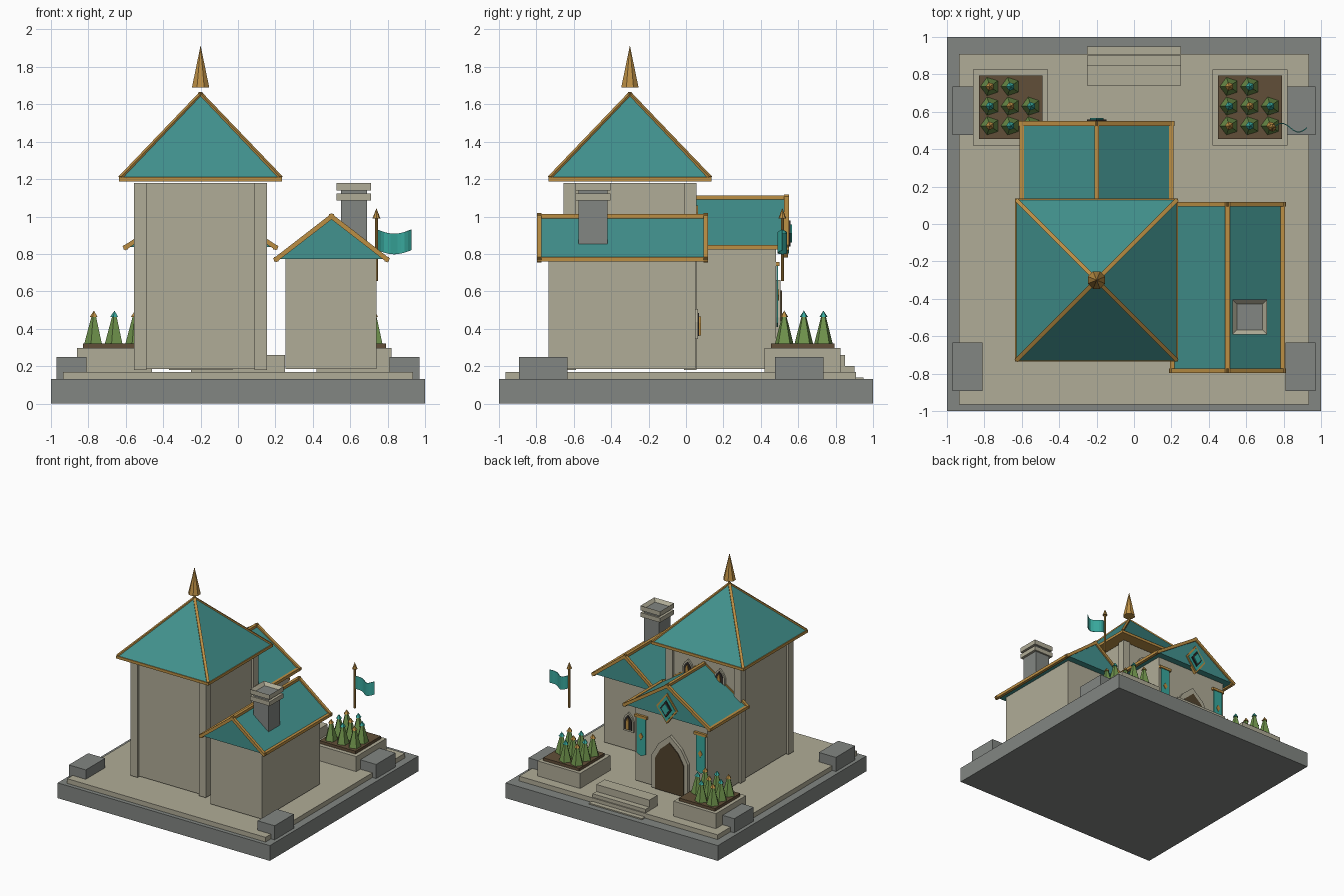
import bpy, bmesh, math
from mathutils import Vector, Matrix

if "Cube" in bpy.data.objects:
    bpy.data.objects.remove(bpy.data.objects["Cube"])


def material(name, r, g, b):
    lin = [((c / 255 + 0.055) / 1.055) ** 2.4 for c in (r, g, b)] + [1]
    m = bpy.data.materials.new(name)
    m.use_nodes = True
    m.diffuse_color = lin
    m.node_tree.nodes["Principled BSDF"].inputs["Base Color"].default_value = lin
    return m


stone = material("pale stone", 176, 172, 151)
grey = material("grey stone", 130, 134, 130)
teal = material("roof teal", 66, 146, 142)
cloth = material("bright teal", 56, 168, 157)
gold = material("gold", 188, 143, 68)
green = material("leaf green", 112, 148, 76)
soil = material("soil brown", 97, 79, 56)
wood = material("door wood", 82, 67, 45)
dark = material("dark glass", 48, 44, 42)


def finish(name, bm, *mats):
    bmesh.ops.recalc_face_normals(bm, faces=bm.faces)
    me = bpy.data.meshes.new(name)
    bm.to_mesh(me)
    bm.free()
    for m in mats:
        me.materials.append(m)
    ob = bpy.data.objects.new(name, me)
    bpy.context.collection.objects.link(ob)
    return ob


def add_box(bm, x0, x1, y0, y1, z0, z1):
    mat = Matrix.Translation(((x0 + x1) / 2, (y0 + y1) / 2, (z0 + z1) / 2))
    mat = mat @ Matrix.Diagonal((x1 - x0, y1 - y0, z1 - z0, 1))
    bmesh.ops.create_cube(bm, size=1, matrix=mat)


def box(name, mat, *dims):
    bm = bmesh.new()
    add_box(bm, *dims)
    return finish(name, bm, mat)


def cone(name, mat, x, y, z0, z1, r0, r1, sides, turn=0):
    bm = bmesh.new()
    place = Matrix.Translation((x, y, (z0 + z1) / 2)) @ Matrix.Rotation(turn, 4, 'Z')
    bmesh.ops.create_cone(bm, cap_ends=True, segments=sides, radius1=r0, radius2=r1,
                          depth=z1 - z0, matrix=place)
    return finish(name, bm, mat)


def prism(name, mat, pts, y0, y1):
    """Extrude an (x, z) outline along y."""
    bm = bmesh.new()
    face = bm.faces.new([bm.verts.new((x, y0, z)) for x, z in pts])
    new = bmesh.ops.extrude_face_region(bm, geom=[face])["geom"]
    bmesh.ops.translate(bm, vec=(0, y1 - y0, 0),
                        verts=[v for v in new if isinstance(v, bmesh.types.BMVert)])
    return finish(name, bm, mat)


def beams(name, mat, pairs, width):
    """Square beams between pairs of points."""
    bm = bmesh.new()
    for p, q in pairs:
        p, q = Vector(p), Vector(q)
        d = q - p
        place = Matrix.Translation((p + q) / 2) @ d.to_track_quat('Z', 'Y').to_matrix().to_4x4()
        place = place @ Matrix.Diagonal((width, width, d.length + width, 1))
        bmesh.ops.create_cube(bm, size=1, matrix=place)
    return finish(name, bm, mat)


def arch(x, z, w, straight, rise):
    return [(x - w, z), (x + w, z), (x + w, z + straight), (x + w * 0.62, z + straight + rise * 0.55),
            (x, z + straight + rise), (x - w * 0.62, z + straight + rise * 0.55), (x - w, z + straight)]


def diamond(x, z, w, h):
    return [(x - w, z), (x, z - h), (x + w, z), (x, z + h)]


# Base, terrace and steps
box("base_slab", grey, -1, 1, -1, 1, 0, 0.13)
box("terrace", stone, -0.935, 0.935, -0.965, 0.91, 0.12, 0.17)
for i, (y, z) in enumerate([(0.95, 0.14), (0.9, 0.2), (0.85, 0.26)]):
    box(f"step_{i + 1}", stone, -0.25, 0.25, 0.74, y, 0.1, z)
for x in (-0.89, 0.89):
    for y in (-0.7625, 0.605):
        box("corner_block", grey, x - 0.08, x + 0.08, y - 0.13, y + 0.13, 0.12, 0.25)

# Tower walls with corner pilasters
TX, TY = -0.2, -0.3
box("tower_wall", stone, TX - 0.335, TX + 0.335, TY - 0.335, TY + 0.335, 0.185, 1.18)
for sx in (-1, 1):
    for sy in (-1, 1):
        cx, cy = TX + sx * 0.322, TY + sy * 0.322
        box("tower_pilaster", stone, cx - 0.033, cx + 0.033, cy - 0.033, cy + 0.033, 0.18, 1.18)

# Tower roof, hips and finial
E = 0.435
box("tower_eave", gold, TX - E, TX + E, TY - E, TY + E, 1.187, 1.21)
cone("tower_roof", teal, TX, TY, 1.21, 1.66, E * 2 ** 0.5 * 0.985, 0, 4, math.pi / 4)
beams("tower_hips", gold, [((TX + sx * 0.42, TY + sy * 0.42, 1.212), (TX, TY, 1.65))
                           for sx in (-1, 1) for sy in (-1, 1)], 0.022)
cone("tower_finial", gold, TX, TY, 1.69, 1.915, 0.05, 0, 8, math.pi / 8)


# Gabled wings
def gable_roof(name, x, half, y0, y1, eave, ridge):
    prism(name, teal, [(x - half, eave), (x + half, eave), (x, ridge)], y0, y1)
    lo, hi = (x - half, x + half), (x, ridge)
    pairs = [((x, y0, ridge), (x, y1, ridge))]
    for ex in lo:
        pairs.append(((ex, y0, eave), (ex, y1, eave)))
        pairs += [((ex, y, eave), (x, y, ridge)) for y in (y0, y1)]
    beams(name + "_trim", gold, pairs, 0.025)


box("side_wing_wall", stone, 0.255, 0.74, -0.735, 0.05, 0.185, 0.78)
gable_roof("side_wing_roof", 0.5, 0.295, -0.785, 0.105, 0.772, 1.0)
box("rear_wing_wall", stone, -0.54, 0.14, 0, 0.48, 0.185, 0.84)
gable_roof("rear_wing_roof", -0.2, 0.4, 0.03, 0.537, 0.836, 1.1)

# Chimney with two caps and a sunken flue
box("chimney_shaft", grey, 0.55, 0.69, -0.575, -0.42, 0.8, 1.15)
box("chimney_band", stone, 0.527, 0.712, -0.59, -0.405, 1.085, 1.122)
bm = bmesh.new()
add_box(bm, 0.527, 0.712, -0.59, -0.405, 1.14, 1.18)
bm.normal_update()
top = max(bm.faces, key=lambda f: f.calc_center_median().z)
bmesh.ops.inset_region(bm, faces=[top], thickness=0.034)
bmesh.ops.translate(bm, vec=(0, 0, -0.025), verts=top.verts)
top.material_index = 1
finish("chimney_cap", bm, stone, grey)


# Pointed windows
def window(x, y, z):
    prism("window_frame", stone, arch(x, z, 0.05, 0.09, 0.07), y - 0.01, y + 0.015)
    prism("window_pane", dark, arch(x, z + 0.015, 0.036, 0.075, 0.05), y, y + 0.02)
    prism("window_light", gold, arch(x, z + 0.02, 0.014, 0.065, 0.035), y, y + 0.03)


window(TX - 0.15, TY + 0.335, 0.94)
window(TX + 0.15, TY + 0.335, 0.94)
window(0.5, 0.05, 0.345)

# Doorway
prism("door_frame", stone, arch(-0.2, 0.18, 0.17, 0.28, 0.2), 0.46, 0.505)
prism("door", wood, arch(-0.2, 0.18, 0.135, 0.26, 0.165), 0.47, 0.512)

# Gable medallion
for name, mat, w, h, y in [("medallion_rim", gold, 0.1, 0.13, 0.545), ("medallion_field", cloth, 0.083, 0.108, 0.55),
                           ("medallion_ring", dark, 0.052, 0.07, 0.56), ("medallion_core", cloth, 0.036, 0.048, 0.566)]:
    prism(name, mat, diamond(-0.2, 0.91, w, h), 0.52, y)

# Hanging banners
for x in (-0.48, 0.08):
    prism("banner", cloth, [(x - 0.042, 0.43), (x, 0.41), (x + 0.042, 0.43),
                            (x + 0.042, 0.74), (x - 0.042, 0.74)], 0.485, 0.492)
    box("banner_rod", gold, x - 0.058, x + 0.058, 0.478, 0.5, 0.735, 0.757)
    prism("banner_emblem", gold, diamond(x, 0.58, 0.02, 0.03), 0.49, 0.496)

# Planters with cone shrubs
for px in (-0.66, 0.62):
    box("planter", stone, px - 0.2, px + 0.2, 0.42, 0.825, 0.16, 0.298)
    box("planter_soil", soil, px - 0.17, px + 0.17, 0.455, 0.795, 0.29, 0.322)
    for row in range(3):
        for col in range(3):
            if row == 2 and col == 2:
                continue
            x, y = px + (col - 1) * 0.11, 0.525 + row * 0.105
            tip = gold if (row + col) % 2 == 0 else cloth
            cone("shrub", green, x, y, 0.32, 0.47, 0.052, 0.012, 5, math.pi / 2)
            cone("shrub_tip", tip, x, y, 0.462, 0.497, 0.024, 0, 5, math.pi / 2)

# Flag on its pole
FX, FY = 0.74, 0.515
cone("flag_pole", gold, FX, FY, 0.655, 1.0, 0.008, 0.008, 8)
cone("flag_pole_tip", gold, FX, FY, 0.99, 1.045, 0.021, 0, 8)
bm = bmesh.new()
N = 10
rows = []
for i in range(N + 1):
    t = i / N
    y = FY + 0.024 * math.sin(t * math.tau)
    sag = -0.022 * math.sin(t * math.pi)
    rows.append([bm.verts.new((FX + 0.005 + 0.18 * t, y, z + sag)) for z in (0.82, 0.93)])
for a, b in zip(rows, rows[1:]):
    bm.faces.new((a[0], b[0], b[1], a[1]))
flag = finish("flag", bm, cloth)
solid = flag.modifiers.new("thickness", 'SOLIDIFY')
solid.thickness = 0.005
solid.offset = 0
